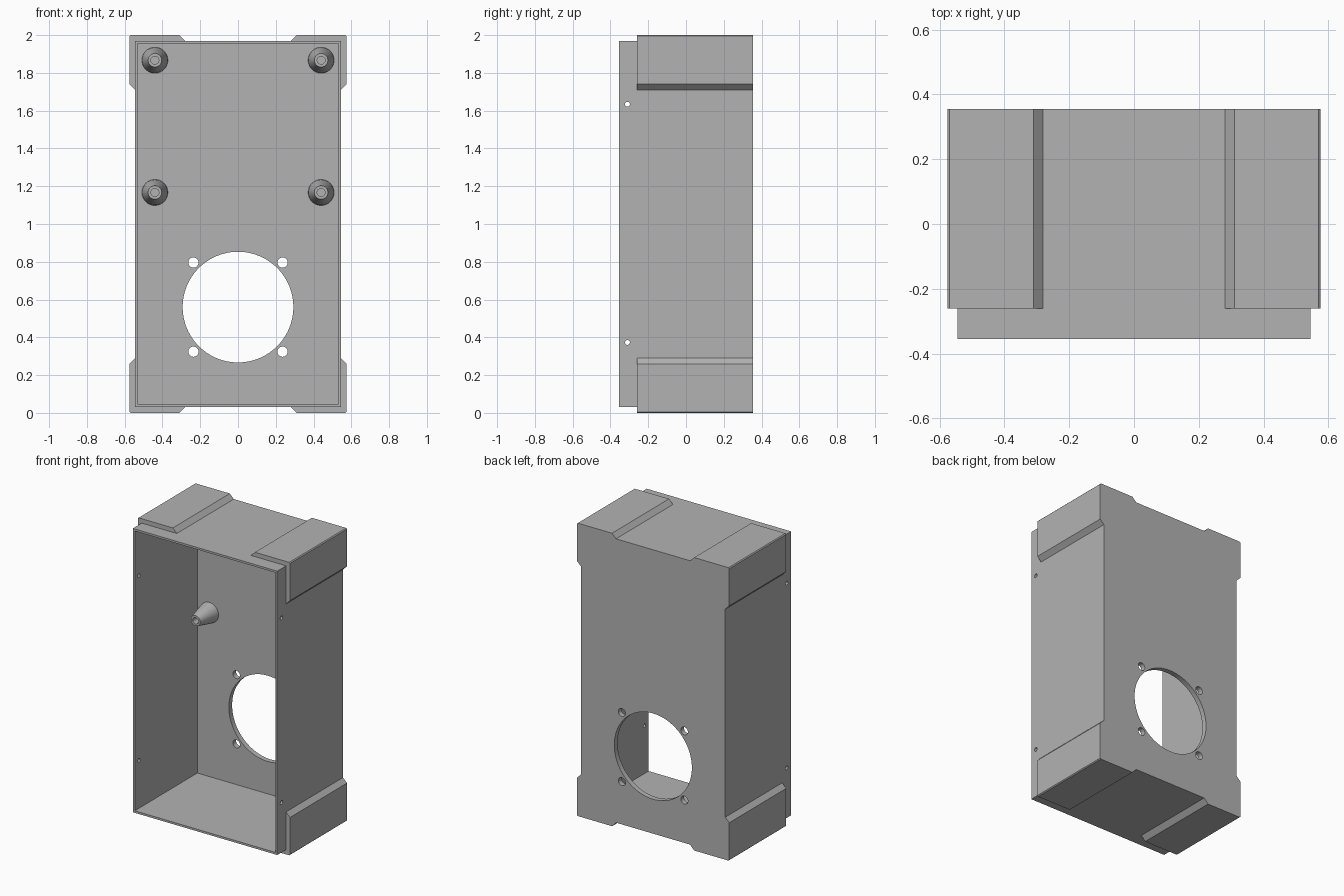
import bpy, bmesh, math
from mathutils import Matrix, Vector

cube = bpy.data.objects.get("Cube")
if cube:
    bpy.data.objects.remove(cube, do_unlink=True)

grey = bpy.data.materials.new("plain grey")
grey.use_nodes = True
colour = (0.45, 0.45, 0.45, 1)
grey.diffuse_color = colour
grey.node_tree.nodes["Principled BSDF"].inputs["Base Color"].default_value = colour

FRONT, BACK, FLOOR = -0.355, 0.355, 0.32   # FLOOR is the inner face of the back panel
HALF_X, LOW, HIGH, WALL = 0.545, 0.032, 1.97, 0.014


def finish(bm, name):
    bmesh.ops.recalc_face_normals(bm, faces=bm.faces)
    mesh = bpy.data.meshes.new(name)
    bm.to_mesh(mesh)
    bm.free()
    obj = bpy.data.objects.new(name, mesh)
    mesh.materials.append(grey)
    bpy.context.collection.objects.link(obj)
    return obj


def box(name, low, high):
    low, high = Vector(low), Vector(high)
    bm = bmesh.new()
    place = Matrix.Translation((low + high) / 2) @ Matrix.Diagonal((*(high - low), 1))
    bmesh.ops.create_cube(bm, size=1, matrix=place)
    return finish(bm, name)


def cylinder(name, centre, radius, length, axis, sides=32):
    bm = bmesh.new()
    turn = Matrix.Rotation(math.pi / 2, 4, axis)
    bmesh.ops.create_cone(bm, cap_ends=True, segments=sides, radius1=radius, radius2=radius,
                          depth=length, matrix=Matrix.Translation(centre) @ turn)
    return finish(bm, name)


def prism(name, outline, y0, y1):
    bm = bmesh.new()
    face = bm.faces.new([bm.verts.new((x, y0, z)) for x, z in outline])
    made = bmesh.ops.extrude_face_region(bm, geom=[face])["geom"]
    bmesh.ops.translate(bm, vec=(0, y1 - y0, 0),
                        verts=[v for v in made if isinstance(v, bmesh.types.BMVert)])
    return finish(bm, name)


def combine(obj, tool, operation):
    mod = obj.modifiers.new(operation.title(), "BOOLEAN")
    mod.operation, mod.solver, mod.object = operation, "EXACT", tool
    bpy.context.view_layer.objects.active = obj
    bpy.ops.object.modifier_apply(modifier=mod.name)
    bpy.data.objects.remove(tool, do_unlink=True)


# Open-fronted enclosure
enclosure = box("enclosure", (-HALF_X, FRONT, LOW), (HALF_X, BACK, HIGH))

# Chamfered pads wrapping the four long corners, overlapping the walls slightly
corner = [(0.275, 0.965), (0.31, 1.0), (0.569, 1.0), (0.575, 0.994),
          (0.575, 0.74), (0.54, 0.705), (0.54, 0.965)]
for sx in (-1, 1):
    for sz in (-1, 1):
        pad = prism("corner_pad", [(sx * x, 1 + sz * z) for x, z in corner], -0.26, BACK)
        combine(enclosure, pad, "UNION")

# Hollow interior
cavity = box("cavity", (-HALF_X + WALL, FRONT - 0.1, LOW + WALL),
             (HALF_X - WALL, FLOOR, HIGH - WALL))
combine(enclosure, cavity, "DIFFERENCE")

# Round opening with four mounting holes in the back panel
combine(enclosure, cylinder("round_opening", (0, BACK, 0.56), 0.293, 0.3, "X", 96), "DIFFERENCE")
for x in (-0.236, 0.236):
    for z in (0.324, 0.796):
        combine(enclosure, cylinder("mount_hole", (x, BACK, z), 0.027, 0.3, "X"), "DIFFERENCE")

# Small cover screw holes through both side walls
for z in (0.373, 1.634):
    combine(enclosure, cylinder("side_hole", (0, -0.31, z), 0.013, 2, "Y", 24), "DIFFERENCE")


# Tapered hollow standoffs, lathed from (radius, y) profiles
def standoff(name, x, z):
    profile = [(0.069, FLOOR + 0.002), (0.066, FLOOR - 0.025), (0.036, FLOOR - 0.15),
               (0.021, FLOOR - 0.15), (0.021, FLOOR - 0.01), (0, FLOOR - 0.01)]
    bm = bmesh.new()
    points = [bm.verts.new((r, y, 0)) for r, y in profile]
    edges = [bm.edges.new(pair) for pair in zip(points, points[1:])]
    bmesh.ops.spin(bm, geom=points + edges, cent=(0, 0, 0), axis=(0, 1, 0),
                   angle=math.tau, steps=40)
    bmesh.ops.remove_doubles(bm, verts=bm.verts, dist=0.0001)
    bmesh.ops.translate(bm, verts=bm.verts, vec=(x, 0, z))
    return finish(bm, name)


parts = [enclosure]
for side, x in (("right", -0.44), ("left", 0.44)):
    for level, z in (("lower", 1.167), ("upper", 1.867)):
        parts.append(standoff(f"{level}_{side}_standoff", x, z))

# Smooth the round surfaces, keep the edges crisp
bpy.ops.object.select_all(action="DESELECT")
for part in parts:
    part.select_set(True)
bpy.context.view_layer.objects.active = enclosure
bpy.ops.object.shade_smooth_by_angle(angle=math.radians(25))
